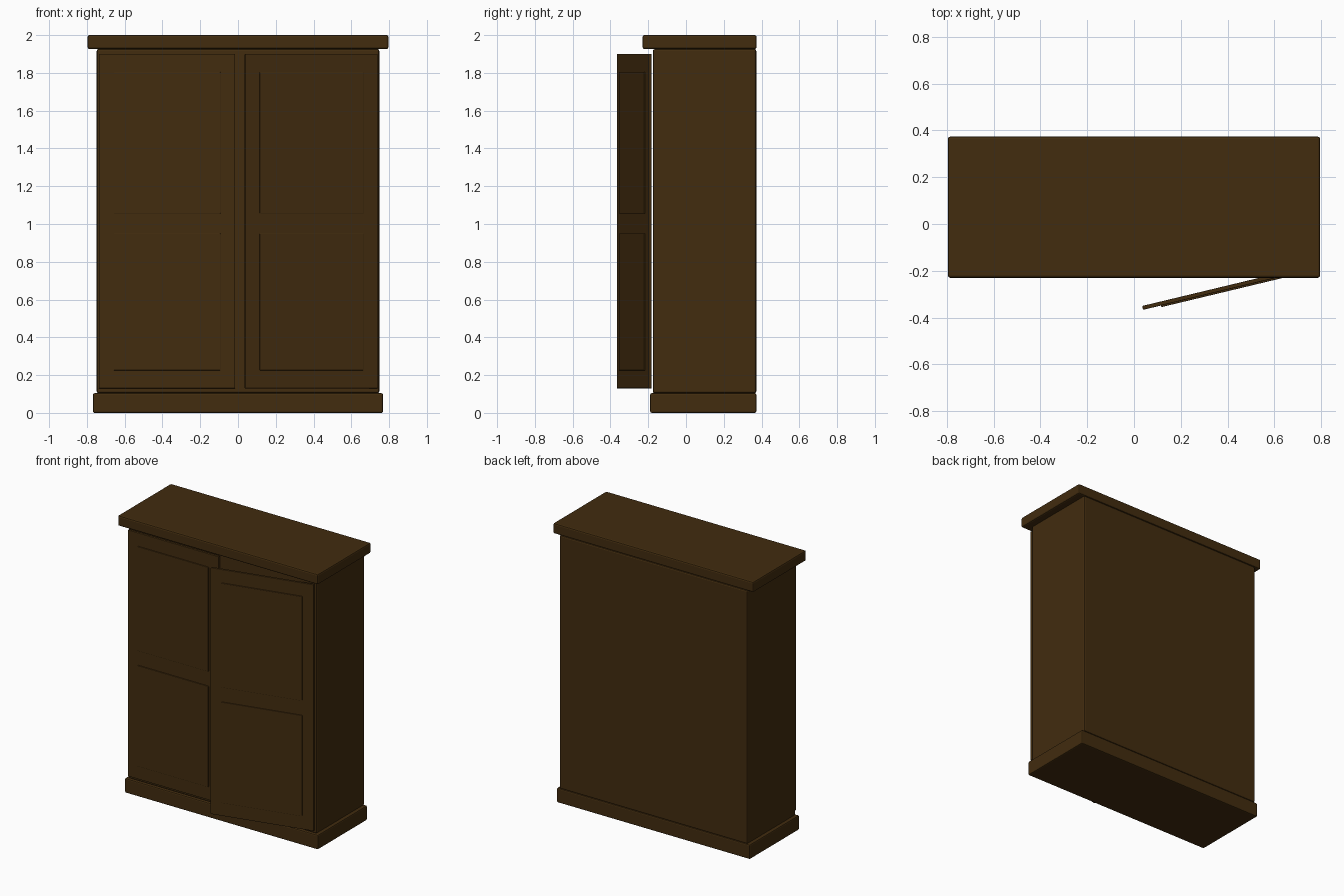
import bpy, math
from mathutils import Matrix

if "Cube" in bpy.data.objects:
    bpy.data.objects.remove(bpy.data.objects["Cube"])

wood = bpy.data.materials.new("dark brown wood")
wood.diffuse_color = (0.054, 0.025, 0.0046, 1)
wood.use_nodes = True
wood.node_tree.nodes["Principled BSDF"].inputs["Base Color"].default_value = wood.diffuse_color


def box(name, lo, hi, bevel):
    """Bevelled board between two opposite corners."""
    bpy.ops.mesh.primitive_cube_add(size=1)
    ob = bpy.context.object
    ob.name = name
    size = [b - a for a, b in zip(lo, hi)]
    mid = [(a + b) / 2 for a, b in zip(lo, hi)]
    ob.data.transform(Matrix.Translation(mid) @ Matrix.Diagonal((*size, 1)))
    ob.data.materials.append(wood)
    mod = ob.modifiers.new("rounded edges", 'BEVEL')
    mod.width = bevel
    mod.segments = 2
    return ob


# Carcass: plinth, cabinet and overhanging top
box("plinth", (-0.768, -0.19, 0), (0.768, 0.372, 0.104), 0.008)
box("cabinet", (-0.748, -0.176, 0.104), (0.748, 0.372, 1.926), 0.01)
box("cornice", (-0.796, -0.23, 1.926), (0.796, 0.374, 2), 0.01)

# Doors, built from the hinge: side -1 is left, +1 is right
HINGE_X, HINGE_Y, WIDTH = 0.737, -0.182, 0.722
PANELS = {"lower": (0.225, 0.95), "upper": (1.055, 1.805)}


def door(side, name, angle):
    def span(a, b):
        return sorted((-side * a, -side * b))

    x0, x1 = span(0, WIDTH)
    parts = [box(name + "_door", (x0, -0.017, 0.13), (x1, 0, 1.9), 0.003)]
    # Slightly raised panels
    p0, p1 = span(0.08, WIDTH - 0.078)
    for level, (z0, z1) in PANELS.items():
        parts.append(box(f"{name}_{level}_panel", (p0, -0.024, z0),
                         (p1, -0.01, z1), 0.003))
    for ob in parts:
        ob.location = (side * HINGE_X, HINGE_Y, 0)
        ob.rotation_euler.z = angle


door(-1, "left", 0)
door(1, "right", math.radians(13.5))
